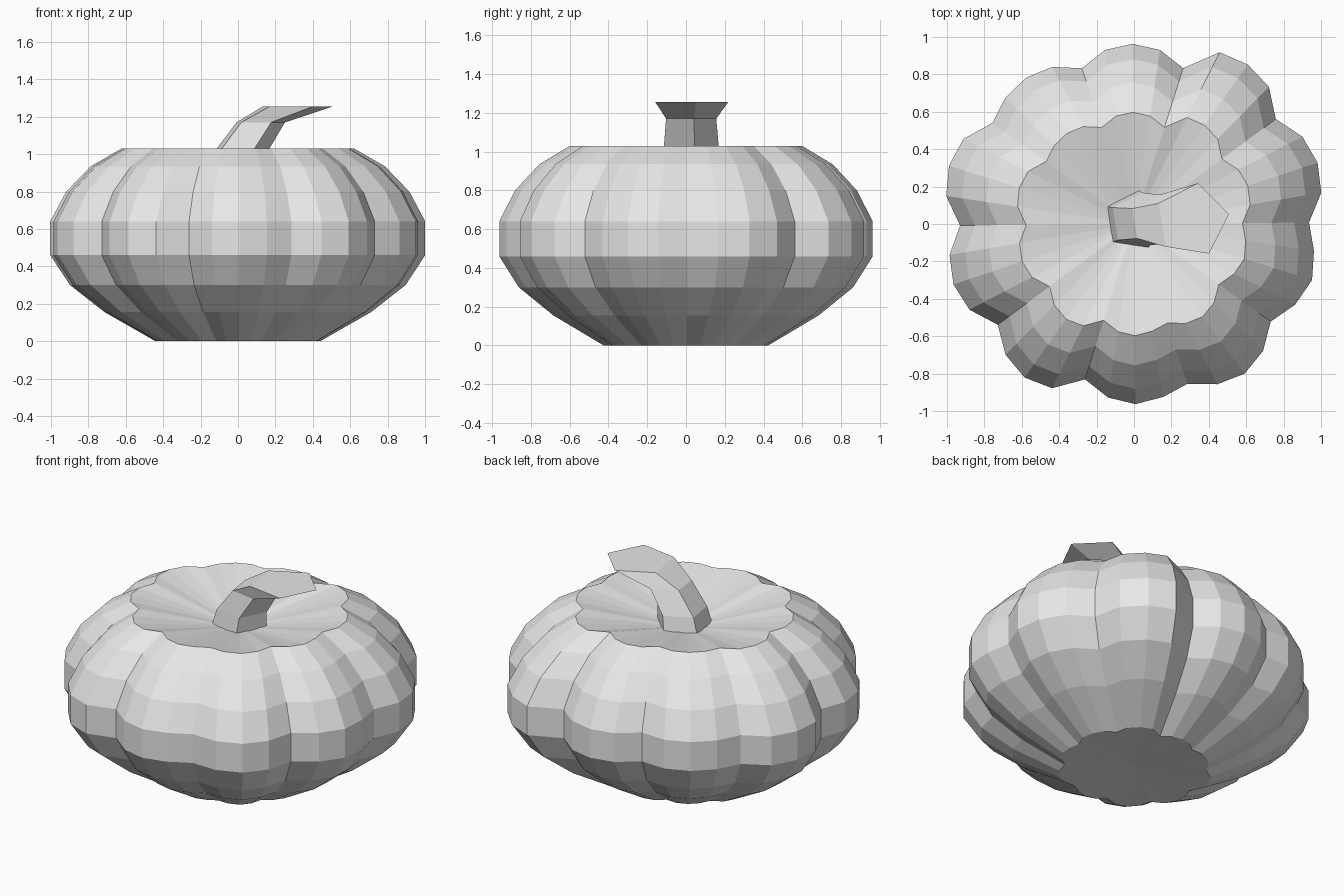
import bpy, bmesh, math

if "Cube" in bpy.data.objects:
    bpy.data.objects.remove(bpy.data.objects["Cube"])

grey = bpy.data.materials.new("plain grey")
grey.diffuse_color = (0.8, 0.8, 0.8, 1)
grey.use_nodes = True
grey.node_tree.nodes["Principled BSDF"].inputs["Base Color"].default_value = grey.diffuse_color


def loft(name, rings, start_tip=None, end_tip=None):
    """Skin closed rings; close each end with a fan to a tip, or one flat face."""
    bm = bmesh.new()
    loops = [[bm.verts.new(p) for p in ring] for ring in rings]
    n = len(loops[0])
    for lo, hi in zip(loops, loops[1:]):
        for i in range(n):
            j = (i + 1) % n
            bm.faces.new((lo[i], lo[j], hi[j], hi[i]))
    for loop, tip in ((loops[0], start_tip), (loops[-1], end_tip)):
        if tip:
            c = bm.verts.new(tip)
            for i in range(n):
                bm.faces.new((loop[i], loop[(i + 1) % n], c))
        else:
            bm.faces.new(loop)
    bmesh.ops.recalc_face_normals(bm, faces=bm.faces[:])
    mesh = bpy.data.meshes.new(name)
    bm.to_mesh(mesh)
    bm.free()
    mesh.materials.append(grey)
    obj = bpy.data.objects.new(name, mesh)
    bpy.context.collection.objects.link(obj)
    return obj


# Ten uneven lobes: radius at the crease, then three points across the bulge
lobes = [
    (0.936, 1.015, 1.035, 1.014), (0.943, 1.029, 1.047, 1.026),
    (0.874, 0.941, 0.963, 0.943), (0.878, 0.947, 0.972, 0.964),
    (0.930, 1.019, 1.037, 1.015), (0.930, 1.000, 1.018, 0.992),
    (0.906, 0.980, 1.008, 0.981), (0.871, 0.938, 0.963, 0.938),
    (0.901, 0.966, 0.995, 0.968), (0.898, 0.964, 0.998, 0.973),
]
radii = [r for lobe in lobes for r in lobe]

# Body profile: (scale, height) from the underside to the top rim
profile = [(0.44, 0), (0.71, 0.155), (0.895, 0.30), (1, 0.46),
           (1, 0.64), (0.915, 0.80), (0.785, 0.935), (0.62, 1.03)]
body_rings = [[(s * r * math.cos(math.radians(9 * i + 0.5)),
                s * r * math.sin(math.radians(9 * i + 0.5)), z)
               for i, r in enumerate(radii)] for s, z in profile]
# Top is a shallow dish, underside is slightly hollow
loft("pumpkin_body", body_rings, (0, 0, 0.02), (0, 0, 0.91))

# Five-sided stem leaning to +x, flaring to a flat cut end: (x, radius, height)
stem = [(0.0, 0.165, 0.92), (0.02, 0.15, 1.03),
        (0.115, 0.138, 1.17), (0.31, 0.20, 1.255)]
stem_rings = [[(x + r * math.cos(math.radians(9 + 72 * i)),
                0.02 + r * math.sin(math.radians(9 + 72 * i)), z)
               for i in range(5)] for x, r, z in stem]
loft("stem", stem_rings)
